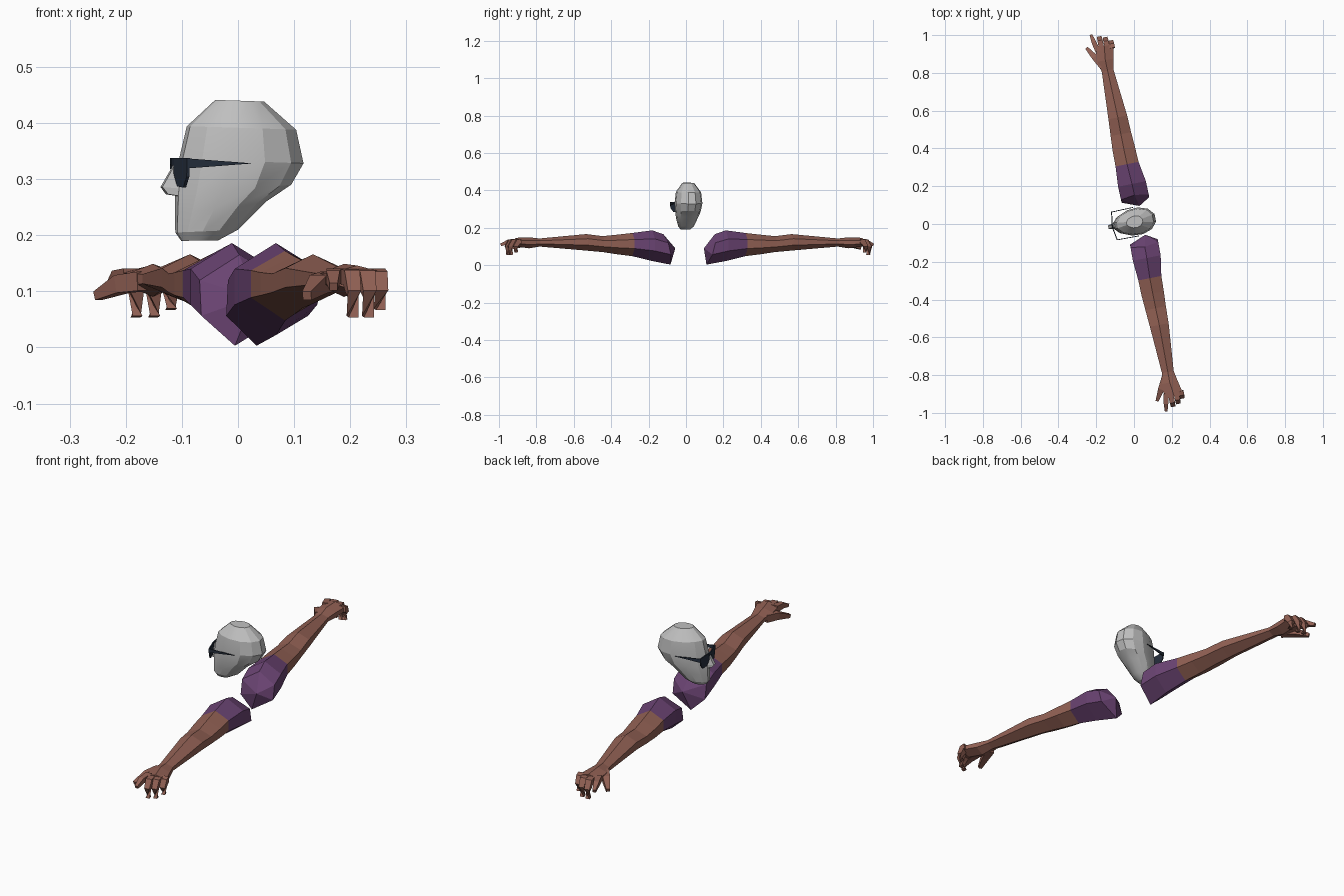
import bpy, bmesh, math
from mathutils import Matrix, Vector

if "Cube" in bpy.data.objects:
    bpy.data.objects.remove(bpy.data.objects["Cube"], do_unlink=True)


def material(name, rgb):
    m = bpy.data.materials.new(name)
    m.use_nodes = True
    m.diffuse_color = (*rgb, 1)
    m.node_tree.nodes["Principled BSDF"].inputs["Base Color"].default_value = (*rgb, 1)
    return m


SKIN = material("brown skin", (0.29, 0.12, 0.09))
SLEEVE = material("purple cloth", (0.145, 0.057, 0.17))
STONE = material("pale grey", (0.53, 0.53, 0.53))
DARK = material("dark navy", (0.018, 0.027, 0.045))

# The whole figure looks along -x (local), arms along y, turned a little about z
BODY = Matrix.Translation((-0.002, 0.01, 0)) @ Matrix.Rotation(math.radians(11.3), 4, 'Z')


def finish(bm, name, mats, rule=None):
    bmesh.ops.recalc_face_normals(bm, faces=bm.faces)
    if rule:
        for f in bm.faces:
            f.material_index = rule(f.calc_center_median())
    bm.transform(BODY)
    mesh = bpy.data.meshes.new(name)
    bm.to_mesh(mesh)
    bm.free()
    for m in mats:
        mesh.materials.append(m)
    ob = bpy.data.objects.new(name, mesh)
    bpy.context.collection.objects.link(ob)
    return ob


def loft(name, rings, mats, side=1, tip=None, rule=None):
    """Skin closed rings of points; side=-1 mirrors; tip closes the first ring."""
    bm = bmesh.new()
    new = lambda p: bm.verts.new((p[0], p[1] * side, p[2]))
    loops = [[new(p) for p in r] for r in rings]
    n = len(loops[0])
    for a, b in zip(loops, loops[1:]):
        for i in range(n):
            j = (i + 1) % n
            bm.faces.new((a[i], a[j], b[j], b[i]))
    if tip:
        t = new(tip)
        for i in range(n):
            bm.faces.new((t, loops[0][i], loops[0][(i + 1) % n]))
    else:
        bm.faces.new(loops[0])
    bm.faces.new(loops[-1])
    return finish(bm, name, mats, rule)


def arm_ring(s, v0, v1, zb, zt, lean=0.0):
    """Six-sided section of the arm at distance s; lean pushes the top outward."""
    mid, h = (v0 + v1) / 2, zt - zb
    pts = [(mid, 1), (v1, 0.72), (v1, 0.33), (mid, 0), (v0, 0.33), (v0, 0.72)]
    return [(v, s + lean * (k - 0.5), zb + h * k) for v, k in pts]


def finger(name, path, widths, side):
    """Square tapering finger following a bent path."""
    pts = [Vector(p) for p in path]
    rings = []
    for i, p in enumerate(pts):
        d = (pts[min(i + 1, len(pts) - 1)] - pts[max(i - 1, 0)]).normalized()
        across = d.cross(Vector((0, 0, 1))).normalized()
        up = across.cross(d)
        w = widths[i]
        rings.append([p + across * a * w + up * b * w
                      for a, b in ((-1, -1), (1, -1), (1, 1), (-1, 1))])
    loft(name, rings, [SKIN], side)


# Arms: purple sleeve near the shoulder, bare forearm, hand
for label, side in (("left", -1), ("right", 1)):
    shoulder = arm_ring(0.12, -0.042, 0.107, 0.003, 0.165, 0.04)
    shoulder[3] = (0.016, 0.098, 0.003)
    loft(label + "_arm", [
        shoulder,
        arm_ring(0.2, -0.044, 0.106, 0.022, 0.186),
        arm_ring(0.308, -0.036, 0.088, 0.048, 0.172),
        arm_ring(0.39, -0.035, 0.085, 0.058, 0.163),
        arm_ring(0.47, -0.03, 0.08, 0.07, 0.155),
        arm_ring(0.56, -0.024, 0.077, 0.078, 0.166),
        arm_ring(0.82, -0.009, 0.053, 0.1, 0.142),
    ], [SKIN, SLEEVE], side, tip=(0.047, 0.078, 0.09),
        rule=lambda c: int(abs(c.y) < 0.305))
    loft(label + "_palm", [
        arm_ring(0.81, -0.009, 0.053, 0.1, 0.142),
        arm_ring(0.87, -0.022, 0.064, 0.09, 0.149),
        arm_ring(0.945, -0.02, 0.08, 0.1, 0.146),
    ], [SKIN], side)
    # three curled fingers
    for part, v, reach in (("middle_finger", 0.014, 0.988),
                           ("ring_finger", 0.044, 0.978), ("little_finger", 0.07, 0.955)):
        low = 0.068 if part == "little_finger" else 0.055
        finger(f"{label}_{part}", [(v, 0.925, 0.127), (v, reach - 0.015, 0.125),
                                   (v, reach, 0.1), (v, reach - 0.006, low)],
               (0.014, 0.014, 0.012, 0.009), side)
    # stretched index finger and thumb
    finger(label + "_index_finger", [(-0.008, 0.925, 0.127), (-0.02, 0.975, 0.125),
                                     (-0.027, 1.015, 0.108)], (0.014, 0.012, 0.007), side)
    finger(label + "_thumb", [(0.0, 0.84, 0.118), (-0.03, 0.895, 0.113),
                              (-0.063, 0.952, 0.092)], (0.017, 0.016, 0.008), side)

# Head: tilted rings from chin to crown (front v, front z, back v, back z, half width)
HEAD = [(-0.1, 0.19, -0.035, 0.191, 0.026),
        (-0.11, 0.205, 0.0, 0.21, 0.042),
        (-0.11, 0.24, 0.05, 0.26, 0.058),
        (-0.109, 0.275, 0.095, 0.29, 0.067),
        (-0.102, 0.335, 0.117, 0.328, 0.074),
        (-0.088, 0.394, 0.104, 0.388, 0.067),
        (-0.038, 0.441, 0.048, 0.438, 0.032)]
rings = []
for vf, zf, vb, zb, w in HEAD:
    ring = []
    for i in range(12):
        a = 2 * math.pi * (i + 0.5) / 12
        t = 0.5 + 0.5 * math.cos(a) / math.cos(math.pi / 12)
        # cheeks swell toward the back of the skull
        ring.append((vf + (vb - vf) * t, w * math.sin(a) * (0.88 + 0.2 * t), zf + (zb - zf) * t))
    rings.append(ring)
head = loft("head", rings, [STONE])
bpy.ops.object.select_all(action='DESELECT')
head.select_set(True)
bpy.context.view_layer.objects.active = head
bpy.ops.object.shade_smooth_by_angle(angle=math.radians(22))

# Nose: wedge widening down to the nostrils
loft("nose", [[(-0.095, w, z0), (-0.095, -w, z0), (v, -w * k, z), (v, w * k, z)]
              for w, z0, v, z, k in ((0.016, 0.268, -0.127, 0.273, 0.7),
                                     (0.018, 0.282, -0.137, 0.286, 0.5),
                                     (0.008, 0.338, -0.107, 0.338, 0.8))], [STONE])


def plate(name, pts, offset, side=1):
    """Thin slab from an outline."""
    back = [tuple(a + b for a, b in zip(p, offset)) for p in pts]
    loft(name, [pts, back], [DARK], side)


# Glasses: wrapped lenses, bridge, pointed temples
for label, side in (("left", -1), ("right", 1)):
    plate(label + "_lens", [(-0.117, 0.008, 0.338), (-0.106, 0.077, 0.338),
                            (-0.106, 0.074, 0.305), (-0.109, 0.058, 0.285),
                            (-0.114, 0.026, 0.287), (-0.117, 0.01, 0.31)], (0.005, 0, 0), side)
    plate(label + "_temple", [(-0.106, 0.077, 0.337), (-0.106, 0.077, 0.319),
                              (0.013, 0.079, 0.328)], (0, -0.004, 0), side)
plate("glasses_bridge", [(-0.117, -0.012, 0.338), (-0.117, 0.012, 0.338),
                         (-0.117, 0.012, 0.324), (-0.117, -0.012, 0.324)], (0.005, 0, 0))
